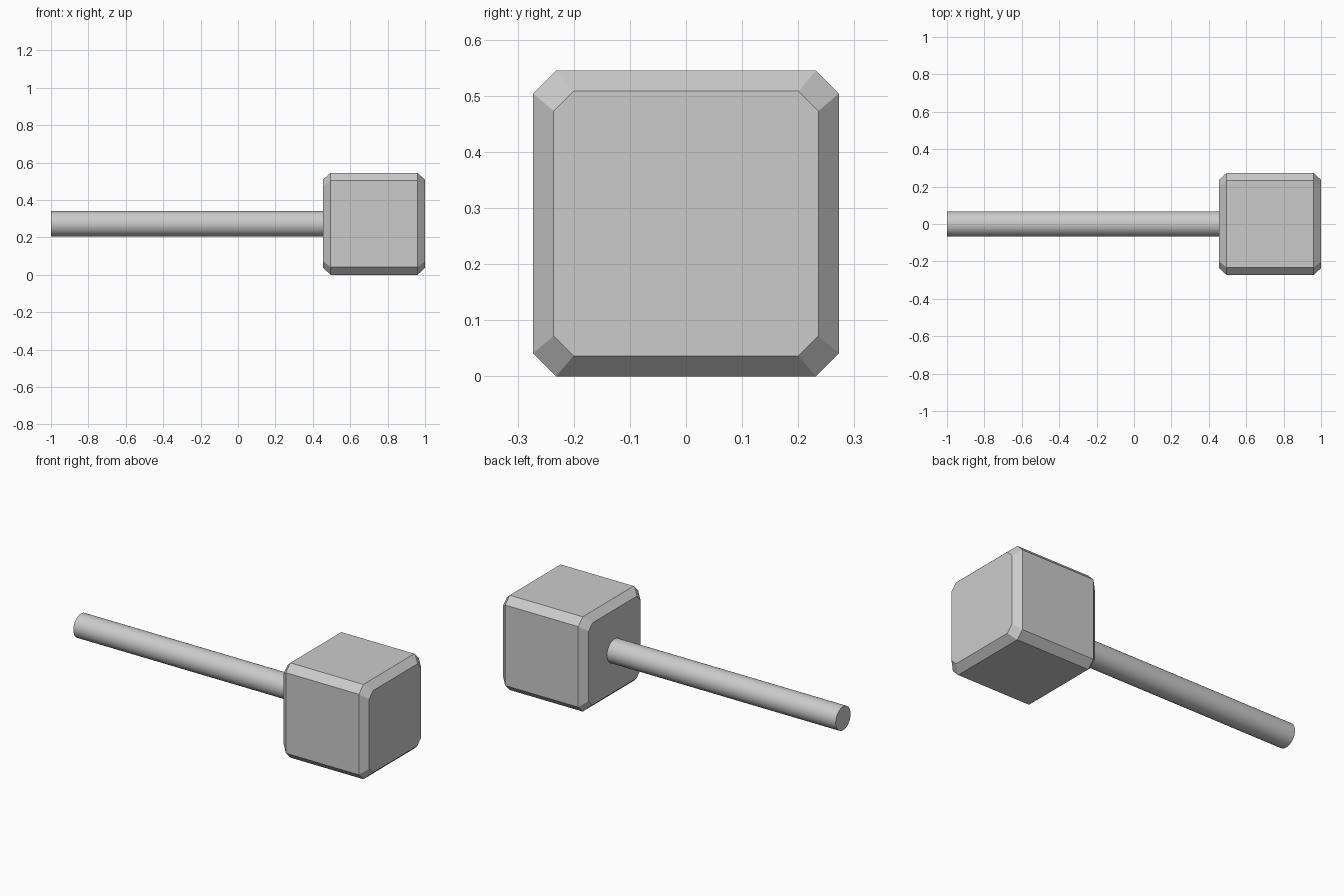
import bpy
import bmesh
import math
from mathutils import Matrix

if "Cube" in bpy.data.objects:
    bpy.data.objects.remove(bpy.data.objects["Cube"])

CENTRE_Z = 0.2725
HALF = 0.2725      # half width of the head
FLAT = 0.2315      # half width of each flat side
END_SCALE = 0.866  # size of the end faces against the middle


def add_object(name, bm):
    bmesh.ops.recalc_face_normals(bm, faces=bm.faces)
    mesh = bpy.data.meshes.new(name)
    bm.to_mesh(mesh)
    bm.free()
    obj = bpy.data.objects.new(name, mesh)
    bpy.context.collection.objects.link(obj)
    return obj


# Hammer head: chamfered square profile lofted along x, narrowed at both ends
profile = [(HALF, -FLAT), (HALF, FLAT), (FLAT, HALF), (-FLAT, HALF),
           (-HALF, FLAT), (-HALF, -FLAT), (-FLAT, -HALF), (FLAT, -HALF)]
bm = bmesh.new()
rings = []
for x, s in [(0.455, END_SCALE), (0.495, 1), (0.96, 1), (1.0, END_SCALE)]:
    rings.append([bm.verts.new((x, y * s, CENTRE_Z + z * s)) for y, z in profile])
for a, b in zip(rings, rings[1:]):
    for i in range(8):
        j = (i + 1) % 8
        bm.faces.new((a[i], a[j], b[j], b[i]))
bm.faces.new(rings[0])
bm.faces.new(rings[-1])
add_object("hammer_head", bm)

# Handle: round rod running into the back of the head
start, end = -1.0, 0.46
bm = bmesh.new()
bmesh.ops.create_cone(
    bm, cap_ends=True, segments=32, radius1=0.068, radius2=0.068, depth=end - start,
    matrix=Matrix.Translation(((start + end) / 2, 0, CENTRE_Z))
    @ Matrix.Rotation(math.pi / 2, 4, 'Y'))
handle = add_object("handle", bm)
bpy.context.view_layer.objects.active = handle
handle.select_set(True)
bpy.ops.object.shade_smooth_by_angle(angle=math.radians(30))
